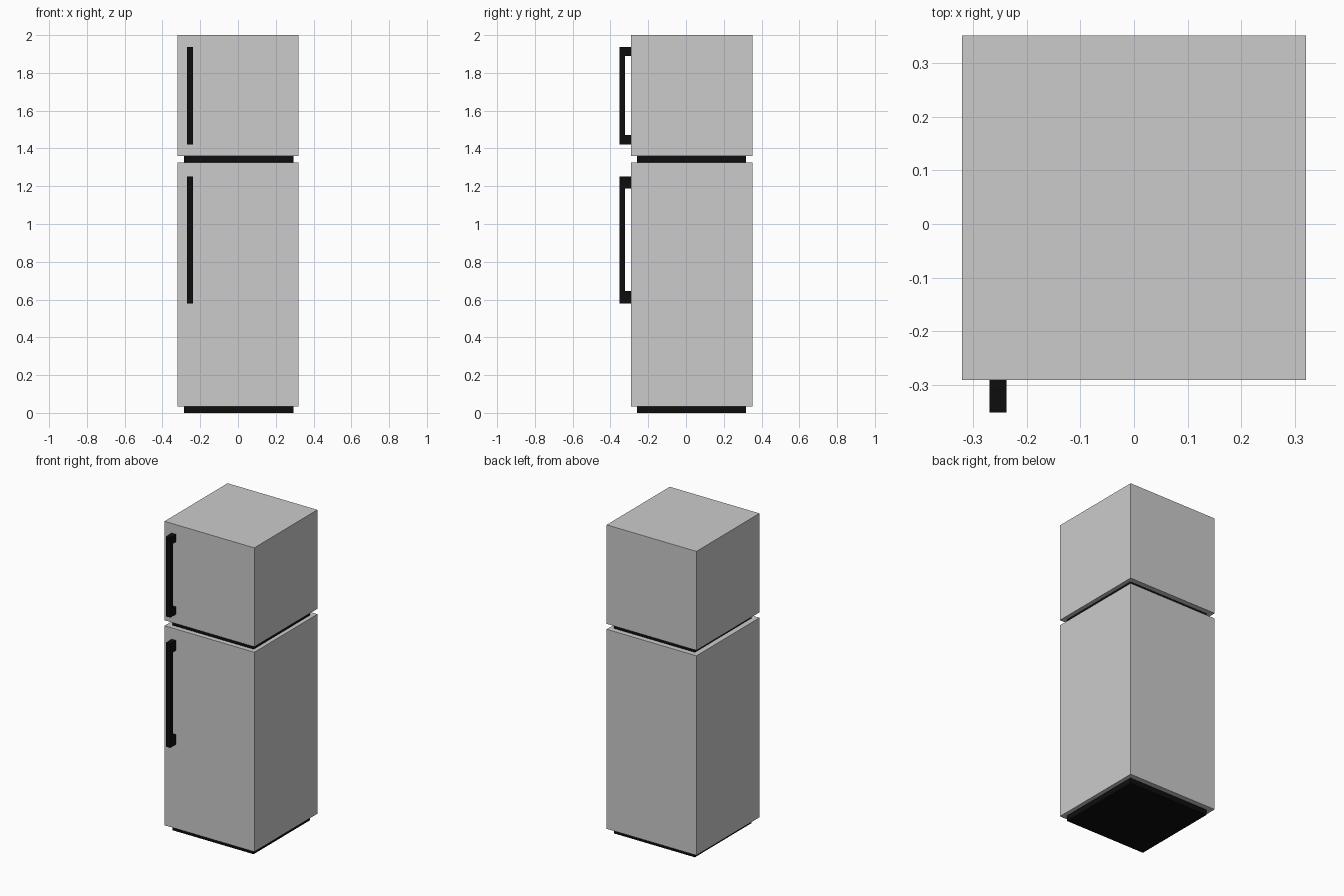
import bpy, bmesh

if "Cube" in bpy.data.objects:
    bpy.data.objects.remove(bpy.data.objects["Cube"])

black = bpy.data.materials.new("black_plastic")
black.diffuse_color = (0.004, 0.004, 0.004, 1)
black.use_nodes = True
black.node_tree.nodes["Principled BSDF"].inputs["Base Color"].default_value = black.diffuse_color


def make_object(name, bm, material=None):
    bmesh.ops.recalc_face_normals(bm, faces=bm.faces)
    mesh = bpy.data.meshes.new(name)
    bm.to_mesh(mesh)
    bm.free()
    if material:
        mesh.materials.append(material)
    obj = bpy.data.objects.new(name, mesh)
    bpy.context.collection.objects.link(obj)
    return obj


def box(name, x, y, z, material=None):
    """Box spanning the given (min, max) ranges."""
    bm = bmesh.new()
    bmesh.ops.create_cube(bm, size=1)
    for v in bm.verts:
        v.co = [r[0] + (c + 0.5) * (r[1] - r[0]) for c, r in zip(v.co, (x, y, z))]
    return make_object(name, bm, material)


def handle(name, z0, z1, tab):
    """C-shaped side profile extruded across the handle width."""
    back, inner, front = FRONT, -0.323, -0.352
    profile = [(back, z0), (front, z0), (front, z1), (back, z1),
               (back, z1 - tab), (inner, z1 - tab), (inner, z0 + tab), (back, z0 + tab)]
    bm = bmesh.new()
    face = bm.faces.new([bm.verts.new((-0.27, y, z)) for y, z in profile])
    new = bmesh.ops.extrude_face_region(bm, geom=[face])["geom"]
    bmesh.ops.translate(bm, vec=(0.032, 0, 0),
                        verts=[g for g in new if isinstance(g, bmesh.types.BMVert)])
    return make_object(name, bm, black)


FRONT = -0.292
BODY_X, BODY_Y = (-0.321, 0.321), (FRONT, 0.352)
SLAB_X, SLAB_Y = (-0.286, 0.294), (-0.26, 0.318)

# Cabinets
box("fridge_cabinet", BODY_X, BODY_Y, (0.035, 1.325))
box("freezer_cabinet", BODY_X, BODY_Y, (1.36, 2.0))

# Recessed black plinth and divider
box("plinth", SLAB_X, SLAB_Y, (0.0, 0.035), black)
box("divider", SLAB_X, SLAB_Y, (1.325, 1.36), black)

# Door handles
handle("freezer_handle", 1.422, 1.938, 0.048)
handle("fridge_handle", 0.58, 1.252, 0.064)
